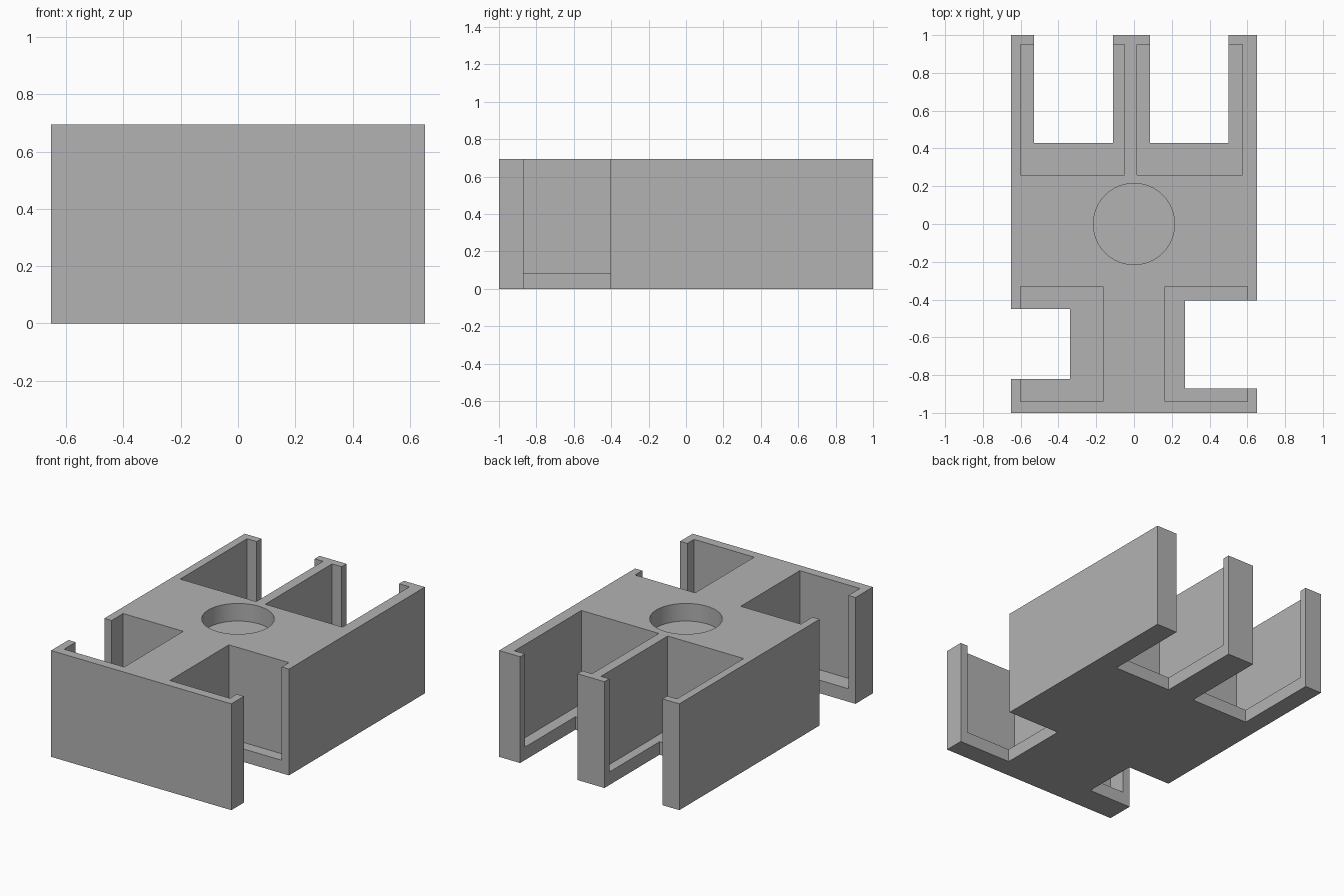
import bpy
import math

old = bpy.data.objects.get("Cube")
if old:
    bpy.data.objects.remove(old, do_unlink=True)

HALF_W, HALF_L, HEIGHT = 0.652, 1.0, 0.695
FLOOR = 0.085          # thickness under the pockets
OVER = 0.1             # how far cutters run past the body


def box(name, x0, x1, y0, y1, z0, z1):
    bpy.ops.mesh.primitive_cube_add(
        size=1, location=((x0 + x1) / 2, (y0 + y1) / 2, (z0 + z1) / 2))
    ob = bpy.context.object
    ob.name = name
    ob.scale = (x1 - x0, y1 - y0, z1 - z0)
    bpy.ops.object.transform_apply(location=True, rotation=False, scale=True)
    return ob


def cut(target, cutter):
    mod = target.modifiers.new("cut", 'BOOLEAN')
    mod.operation = 'DIFFERENCE'
    mod.solver = 'EXACT'
    mod.object = cutter
    cutter.hide_render = True
    bpy.ops.object.select_all(action='DESELECT')
    bpy.context.view_layer.objects.active = target
    target.select_set(True)
    bpy.ops.object.modifier_apply(modifier=mod.name)
    bpy.data.objects.remove(cutter, do_unlink=True)


# Solid block
body = box("holder_body", -HALF_W, HALF_W, -HALF_L, HALF_L, 0, HEIGHT)

# Each bay: a pocket open at the top, and a narrower slot through the wall and floor
side, back = HALF_W + OVER, HALF_L + OVER
bays = [
    ((-0.60, -0.05, 0.26, 0.95), (-0.53, -0.11, 0.43, back)),
    ((0.015, 0.575, 0.26, 0.95), (0.085, 0.50, 0.43, back)),
    ((-0.60, -0.165, -0.94, -0.33), (-side, -0.34, -0.82, -0.45)),
    ((0.165, 0.60, -0.94, -0.33), (0.27, side, -0.87, -0.405)),
]
for pocket, slot in bays:
    cut(body, box("pocket_cutter", *pocket, FLOOR, HEIGHT + OVER))
    cut(body, box("slot_cutter", *slot, -OVER, HEIGHT + OVER))

# Round blind recess in the middle of the top
RECESS_DEPTH = 0.115
bpy.ops.mesh.primitive_cylinder_add(
    vertices=64, radius=0.215, depth=RECESS_DEPTH + OVER,
    location=(0, 0, HEIGHT + (OVER - RECESS_DEPTH) / 2))
cut(body, bpy.context.object)

# Plain grey finish
grey = bpy.data.materials.new("plain_grey")
grey.use_nodes = True
colour = (0.448, 0.448, 0.448, 1)
grey.diffuse_color = colour
for node in grey.node_tree.nodes:
    if node.type == 'BSDF_PRINCIPLED':
        node.inputs["Base Color"].default_value = colour
body.data.materials.clear()
body.data.materials.append(grey)

bpy.context.view_layer.objects.active = body
body.select_set(True)
bpy.ops.object.shade_smooth_by_angle(angle=math.radians(30))
